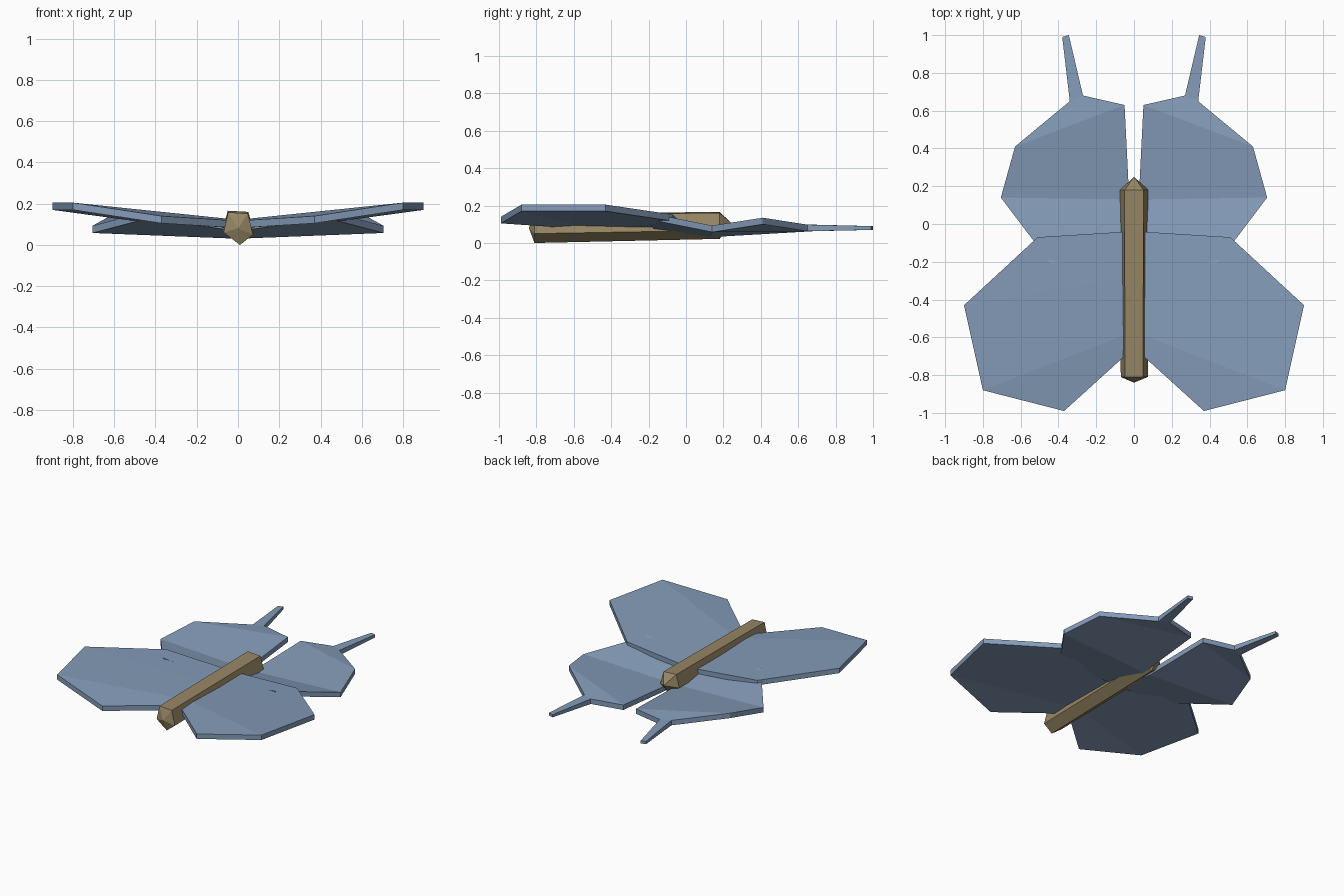
import bpy
import bmesh

cube = bpy.data.objects.get("Cube")
if cube:
    bpy.data.objects.remove(cube)


def material(name, color):
    m = bpy.data.materials.new(name)
    m.use_nodes = True
    m.diffuse_color = (*color, 1)
    m.node_tree.nodes["Principled BSDF"].inputs["Base Color"].default_value = (*color, 1)
    return m


dusty_blue = material("dusty blue", (0.23, 0.33, 0.48))
tan_brown = material("tan brown", (0.31, 0.24, 0.13))


def finish(name, bm, mat):
    bmesh.ops.recalc_face_normals(bm, faces=bm.faces)
    mesh = bpy.data.meshes.new(name)
    bm.to_mesh(mesh)
    bm.free()
    mesh.materials.append(mat)
    obj = bpy.data.objects.new(name, mesh)
    bpy.context.collection.objects.link(obj)


def wing(name, points, faces, side):
    """Creased slab: top points, copied downwards and closed along the rim."""
    bm = bmesh.new()
    top = [bm.verts.new((side * x, y, z)) for x, y, z in points]
    low = [bm.verts.new((side * x, y, z - (0.02 if y > 0.9 else 0.035)))
           for x, y, z in points]
    edges = {(f[i - 1], f[i]) for f in faces for i in range(len(f))}
    for f in faces:
        bm.faces.new([top[i] for i in f])
        bm.faces.new([low[i] for i in reversed(f)])
    for a, b in sorted(edges):
        if (b, a) not in edges:
            bm.faces.new((top[b], top[a], low[a], low[b]))
    finish(name, bm, dusty_blue)


# Wings: root points first, then the outer rim
fore_points = [
    (0.03, -0.04, 0.12), (0.03, -0.28, 0.117), (0.03, -0.58, 0.125), (0.05, -0.70, 0.12),
    (0.51, -0.07, 0.152), (0.90, -0.43, 0.205), (0.80, -0.88, 0.205), (0.37, -0.99, 0.14),
]
fore_faces = [(i, i + 1, i + 5, i + 4) for i in range(3)]

hind_points = [
    (0.02, -0.17, 0.105), (0.025, 0.13, 0.066), (0.05, 0.63, 0.095),
    (0.44, -0.21, 0.163), (0.705, 0.14, 0.093), (0.63, 0.41, 0.135),
    (0.34, 0.65, 0.098), (0.27, 0.68, 0.098), (0.38, 0.99, 0.09), (0.345, 1.0, 0.09),
]
hind_faces = [(0, 3, 4, 1), (1, 4, 5, 2), (2, 5, 6, 7), (7, 6, 8, 9)]

for label, side in (("left", 1), ("right", -1)):
    wing(label + "_fore_wing", fore_points, fore_faces, side)
    wing(label + "_hind_wing", hind_points, hind_faces, side)

# Body: slightly uneven five-sided prism with a pointed cap at each end
section = [(0.05, 0.152), (-0.05, 0.158), (-0.073, 0.06), (0.01, 0.0), (0.076, 0.05)]
bm = bmesh.new()
front = [bm.verts.new((x * 0.96, -0.81, z)) for x, z in section]
rear = [bm.verts.new((x, 0.18, 0.022 + z * 0.91)) for x, z in section]
nose = bm.verts.new((0.0, -0.84, 0.08))
tail = bm.verts.new((0.0, 0.25, 0.10))
for i in range(len(section)):
    bm.faces.new((front[i - 1], front[i], rear[i], rear[i - 1]))
    bm.faces.new((front[i], front[i - 1], nose))
    bm.faces.new((rear[i - 1], rear[i], tail))
finish("body", bm, tan_brown)
